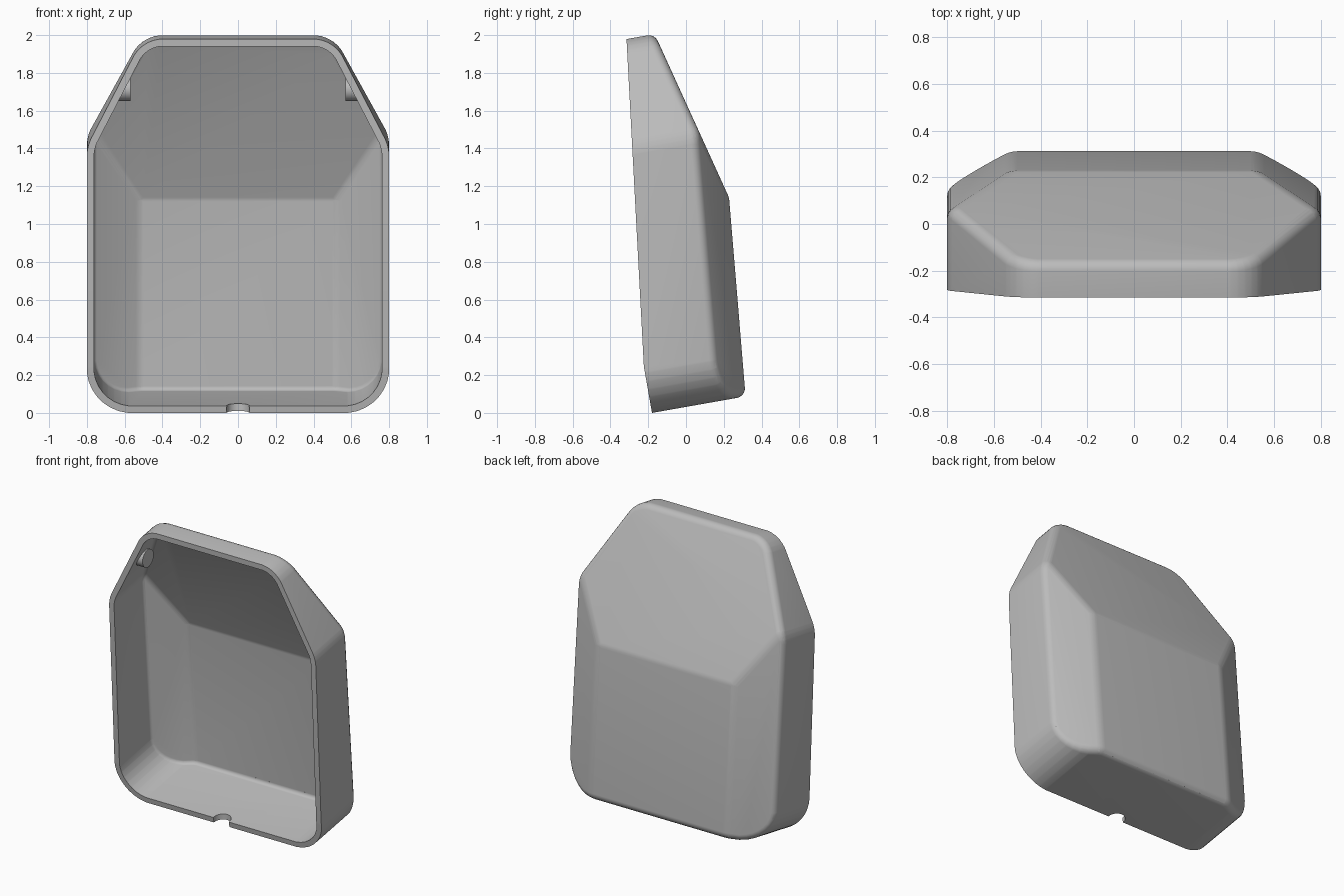
import bpy, bmesh, math
from mathutils import Vector

cube = bpy.data.objects.get("Cube")
if cube:
    bpy.data.objects.remove(cube)

TILT = math.tan(math.radians(10))   # walls rise toward the back
WALL = 0.038

grey = bpy.data.materials.new("plain grey")
grey.use_nodes = True
grey.diffuse_color = (0.5, 0.5, 0.5, 1)
grey.node_tree.nodes["Principled BSDF"].inputs["Base Color"].default_value = grey.diffuse_color


def plane(normal, point):
    n = Vector(normal).normalized()
    return n, n.dot(Vector(point))


def mirrored(p):
    return Vector((-p[0].x, p[0].y, p[0].z)), p[1]


def fillet(p, q, radius, steps):
    """Planes tangent to the round that blends planes p and q."""
    angle = p[0].angle(q[0])
    result = []
    for i in range(1, steps):
        f = i / steps
        a = math.sin((1 - f) * angle) / math.sin(angle)
        b = math.sin(f * angle) / math.sin(angle)
        result.append((a * p[0] + b * q[0], a * p[1] + b * q[1] + radius * (1 - a - b)))
    return result


def cut(bm, normal, dist):
    geom = bm.verts[:] + bm.edges[:] + bm.faces[:]
    res = bmesh.ops.bisect_plane(bm, geom=geom, dist=1e-6, plane_co=normal * dist,
                                 plane_no=normal, clear_outer=True)
    edges = [e for e in res["geom_cut"] if isinstance(e, bmesh.types.BMEdge)]
    if edges:
        bmesh.ops.holes_fill(bm, edges=edges, sides=0)


def rounded_solid(planes, inset, radius):
    """Convex solid inside the planes, moved in by inset, edges rounded by radius."""
    bm = bmesh.new()
    bmesh.ops.create_cube(bm, size=6)
    for n, d in planes:
        cut(bm, n, d - inset - radius)
    bmesh.ops.remove_doubles(bm, verts=bm.verts, dist=1e-4)
    bm.normal_update()
    points = []
    for v in bm.verts:
        normals = [f.normal.copy() for f in v.link_faces if f.calc_area() > 1e-7]
        for i, a in enumerate(normals):
            points.append(v.co + radius * a)
            for b in normals[i + 1:]:
                steps = max(1, round(math.degrees(a.angle(b)) / 18))
                for k in range(1, steps):
                    points.append(v.co + radius * a.lerp(b, k / steps).normalized())
    bm.free()
    hull = bmesh.new()
    for p in points:
        hull.verts.new(p)
    bmesh.ops.remove_doubles(hull, verts=hull.verts, dist=5e-4)
    res = bmesh.ops.convex_hull(hull, input=hull.verts)
    loose = [g for g in res["geom_interior"] + res["geom_unused"]
             if isinstance(g, bmesh.types.BMVert)]
    bmesh.ops.delete(hull, geom=list(set(loose)), context="VERTS")
    bmesh.ops.dissolve_limit(hull, angle_limit=math.radians(0.6),
                             verts=hull.verts, edges=hull.edges)
    bmesh.ops.recalc_face_normals(hull, faces=hull.faces)
    return hull


def add_object(name, bm):
    mesh = bpy.data.meshes.new(name)
    bm.to_mesh(mesh)
    bm.free()
    mesh.materials.append(grey)
    ob = bpy.data.objects.new(name, mesh)
    bpy.context.collection.objects.link(ob)
    return ob


def smooth(ob, degrees=32):
    bpy.ops.object.select_all(action="DESELECT")
    ob.select_set(True)
    bpy.context.view_layer.objects.active = ob
    bpy.ops.object.shade_smooth_by_angle(angle=math.radians(degrees))


# Walls around the outline
floor = plane((0, TILT, -1), (0, -0.18, 0))
side = plane((1, 0, 0), (0.8, 0, 0))
slant = plane((0.576, -0.295 * TILT, 0.295), (0.8, -0.283, 1.41))
top = plane((0, -TILT, 1), (0, -0.315, 1.979))

# Back panels
back = plane((0, 1, 0.083), (0, 0.228, 1.14))
slope = plane((0, 0.835, 0.38), (0, 0.228, 1.14))
flank = plane((0.55, 1, 0.083), (0.53, 0.228, 1.14))

half = [side, slant, flank]
half += fillet(floor, side, 0.24, 8)
half += fillet(side, slant, 0.22, 4)
half += fillet(slant, top, 0.18, 6)
half += fillet(back, flank, 0.14, 4)
half += fillet(slope, flank, 0.12, 4)
planes = [floor, top, back, slope] + fillet(back, slope, 0.12, 4)
planes += half + [mirrored(p) for p in half]

# Outer shell, with the open front trimmed along a bent rim
outer = rounded_solid(planes, 0, 0.05)
rim = plane((0, -1, -0.053), (0, -0.315, 1.98))
lower_rim = plane((0, -1, -0.176), (0, -0.18, 0))
for n, d in (rim, lower_rim):
    cut(outer, n, d)
shell = add_object("shell", outer)

# Hollow inside
cavity = add_object("cavity_cutter", rounded_solid(planes, WALL, 0.025))

# Cable notch in the bottom rim
bm = bmesh.new()
bmesh.ops.create_cone(bm, cap_ends=True, segments=40, radius1=0.06, radius2=0.06, depth=0.16)
bmesh.ops.translate(bm, vec=(0, -0.18, 0.02), verts=bm.verts)
notch = add_object("notch_cutter", bm)

for cutter in (cavity, notch):
    mod = shell.modifiers.new("cut", "BOOLEAN")
    mod.operation = "DIFFERENCE"
    mod.solver = "EXACT"
    mod.object = cutter
    bpy.context.view_layer.objects.active = shell
    bpy.ops.object.modifier_apply(modifier=mod.name)
    bpy.data.objects.remove(cutter)
smooth(shell)

# Hanging pegs on the slanted walls
for name, sign in (("left_peg", 1), ("right_peg", -1)):
    bm = bmesh.new()
    bmesh.ops.create_cone(bm, cap_ends=True, segments=32, radius1=0.062, radius2=0.062, depth=1)
    for v in bm.verts:
        height = 1.712 + v.co.x
        inner = v.co.z < 0
        x = 0.57 if inner else 0.78 - 0.512 * (height - 1.427)
        v.co = Vector((sign * x, -0.18 + v.co.y, height))
    bmesh.ops.recalc_face_normals(bm, faces=bm.faces)
    smooth(add_object(name, bm))
